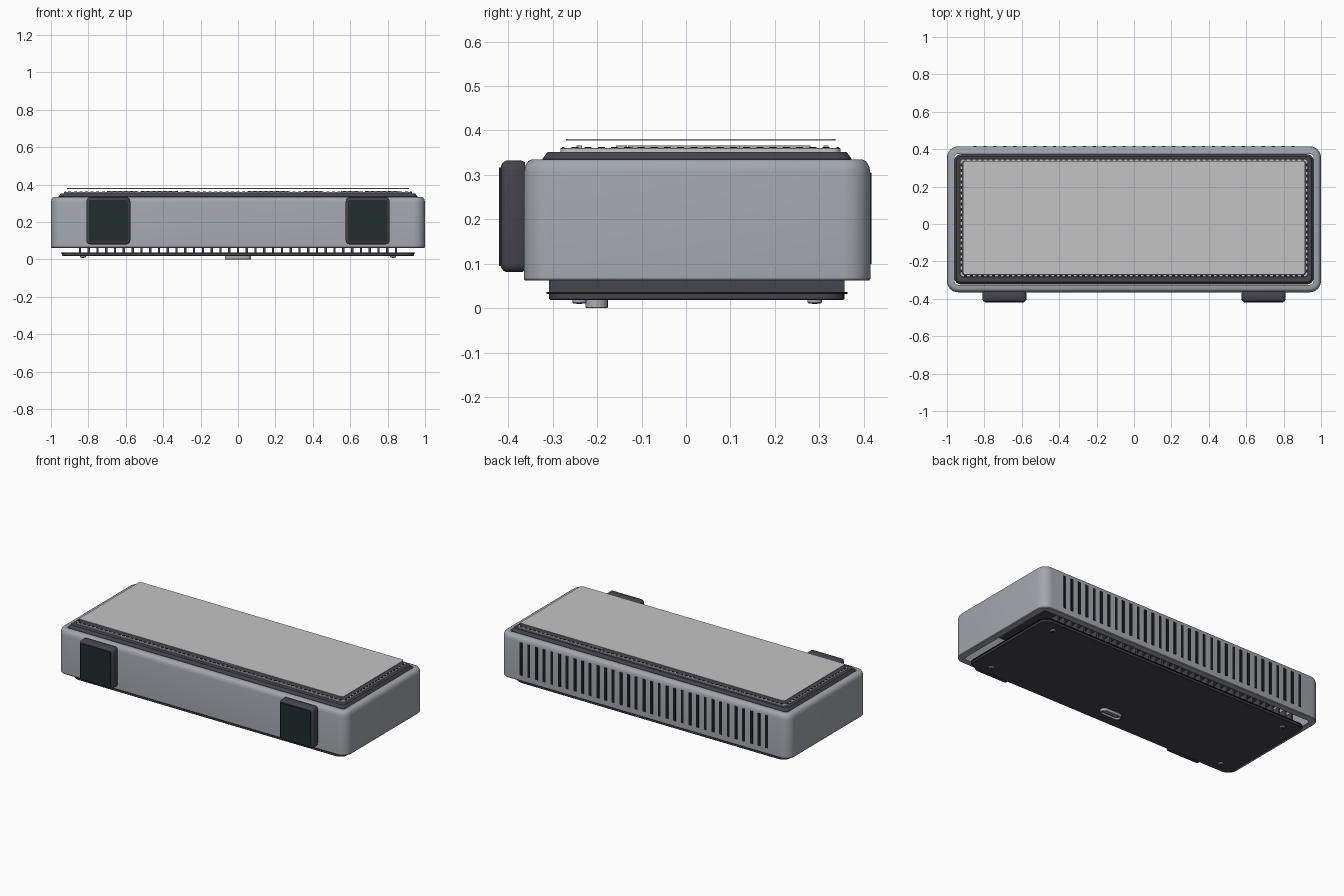
import bpy, bmesh, math

if "Cube" in bpy.data.objects:
    bpy.data.objects.remove(bpy.data.objects["Cube"])


def colour(name, r, g, b):
    m = bpy.data.materials.new(name)
    m.diffuse_color = (r, g, b, 1)
    m.use_nodes = True
    m.node_tree.nodes["Principled BSDF"].inputs["Base Color"].default_value = m.diffuse_color
    return m


BODY = colour("cool grey casing", 0.36, 0.385, 0.425)
DARK = colour("charcoal plastic", 0.06, 0.058, 0.075)
BLACK = colour("black", 0.012, 0.012, 0.014)
PAD = colour("dark green rubber", 0.015, 0.026, 0.025)
PANEL = colour("light grey panel", 0.55, 0.55, 0.55)
METAL = colour("grey metal", 0.42, 0.42, 0.43)


def finish(bm, name, mat, smooth=True):
    bmesh.ops.recalc_face_normals(bm, faces=bm.faces)
    me = bpy.data.meshes.new(name)
    bm.to_mesh(me)
    bm.free()
    ob = bpy.data.objects.new(name, me)
    bpy.context.collection.objects.link(ob)
    me.materials.append(mat)
    if smooth:
        bpy.ops.object.select_all(action='DESELECT')
        ob.select_set(True)
        bpy.context.view_layer.objects.active = ob
        bpy.ops.object.shade_smooth_by_angle(angle=math.radians(35))
    return ob


def loft(name, mat, rect, radius, sections, ring=False, upright=False, seg=6):
    """Stack rounded rectangles, each given as (inset, height).
    ring joins the last section to the first; upright turns height towards -y."""
    x0, x1, y0, y1 = rect
    bm = bmesh.new()
    loops = []
    for inset, h in sections:
        r = max(radius - inset, 0.003)
        corners = ((x1, y1, -1, -1), (x0, y1, 1, -1), (x0, y0, 1, 1), (x1, y0, -1, 1))
        loop = []
        for k, (cx, cy, sx, sy) in enumerate(corners):
            for i in range(seg + 1):
                a = math.pi / 2 * (k + i / seg)
                u = cx + sx * (inset + r) + r * math.cos(a)
                v = cy + sy * (inset + r) + r * math.sin(a)
                loop.append(bm.verts.new((u, -h, v) if upright else (u, v, h)))
        loops.append(loop)
    n = len(loops[0])
    pairs = list(zip(loops, loops[1:]))
    if ring:
        pairs.append((loops[-1], loops[0]))
    else:
        bm.faces.new(loops[0])
        bm.faces.new(loops[-1])
    for a, b in pairs:
        for i in range(n):
            j = (i + 1) % n
            bm.faces.new((a[i], a[j], b[j], b[i]))
    return finish(bm, name, mat)


def boxes(name, mat, items):
    """One object from boxes given as (x0, x1, y0, y1, z0, z1)."""
    bm = bmesh.new()
    for x0, x1, y0, y1, z0, z1 in items:
        vs = bmesh.ops.create_cube(bm, size=1)["verts"]
        for v in vs:
            v.co = (x1 if v.co.x > 0 else x0, y1 if v.co.y > 0 else y0, z1 if v.co.z > 0 else z0)
    return finish(bm, name, mat, smooth=False)


def spread(a, b, n):
    return [a + (b - a) * i / (n - 1) for i in range(n)]


# Hollow outer casing with softened top edge
loft("casing", BODY, (-1, 1, -0.365, 0.415), 0.06,
     [(0.04, 0.062), (0.003, 0.062), (0, 0.066), (0, 0.305), (0.003, 0.32), (0.01, 0.331),
      (0.018, 0.335), (0.04, 0.335)], ring=True)

# Chamfered dark frame closing the top
loft("top_frame", DARK, (-0.96, 0.96, -0.323, 0.373), 0.035,
     [(0, 0.29), (0, 0.336), (0.012, 0.352)])

# Light bezel around the circuit board
BZ = (-0.93, 0.93, -0.283, 0.348)
loft("bezel", PANEL, BZ, 0.02,
     [(0, 0.352), (0, 0.359), (0.002, 0.361), (0.011, 0.361), (0.011, 0.352)], ring=True)
loft("circuit_board", DARK, (-0.92, 0.92, -0.273, 0.338), 0.012, [(0, 0.352), (0, 0.358)])

# Row of small black beads on the bezel
beads = []
for x in spread(-0.90, 0.90, 61):
    for y in (-0.2765, 0.3415):
        beads.append((x - 0.008, x + 0.008, y - 0.003, y + 0.003, 0.36, 0.363))
for y in spread(-0.25, 0.315, 20):
    for x in (-0.9235, 0.9235):
        beads.append((x - 0.003, x + 0.003, y - 0.008, y + 0.008, 0.36, 0.363))
boxes("bezel_beads", BLACK, beads)

# Low chips beneath the panel
boxes("chips", METAL, [(x - w, x + w, y - d, y + d, 0.357, 0.366) for x, y, w, d in (
    (-0.62, -0.1, 0.08, 0.03), (-0.42, 0.0, 0.1, 0.08), (-0.27, 0.2, 0.015, 0.05),
    (0.17, 0.19, 0.1, 0.09), (0.6, -0.145, 0.05, 0.012), (0.77, 0.0, 0.09, 0.12),
    (0.1, -0.24, 0.05, 0.006), (0.4, 0.315, 0.05, 0.006))])

# Thin floating cover panel
loft("cover_panel", PANEL, (-0.915, 0.915, -0.27, 0.337), 0.015, [(0, 0.377), (0, 0.381)])

# Base plate with a thin lip, and cooling fins above it
BASE = (-0.94, 0.94, -0.308, 0.357)
loft("base_plate", DARK, BASE, 0.05, [(0.003, 0.018), (0, 0.021), (0, 0.037)])
loft("base_lip", BLACK, (-0.946, 0.946, -0.314, 0.363), 0.055, [(0, 0.032), (0, 0.036)])
boxes("cooling_fins", DARK,
      [(x - 0.006, x + 0.006, -0.308, 0.357, 0.036, 0.085) for x in spread(-0.845, 0.845, 37)])

# Vertical vent slots on the back
boxes("back_vents", BLACK,
      [(x - 0.009, x + 0.009, 0.412, 0.418, 0.1, 0.304) for x in spread(-0.85, 0.85, 33)])

# Front blocks with rubber faces
for side, cx in (("left", -0.693), ("right", 0.693)):
    w = 0.117
    loft(side + "_front_block", DARK, (cx - w, cx + w, 0.081, 0.332), 0.02,
         [(0.004, 0.362), (0, 0.369), (0, 0.405), (0.004, 0.412), (0.011, 0.416)], upright=True)
    w = 0.104
    loft(side + "_front_pad", PAD, (cx - w, cx + w, 0.095, 0.317), 0.008,
         [(0, 0.412), (0, 0.421)], upright=True)

# Oval socket under the base
loft("socket_shell", METAL, (-0.07, 0.07, -0.226, -0.176), 0.025,
     [(0, 0.019), (0, 0.002), (0.002, 0), (0.008, 0), (0.008, 0.019)], ring=True)
loft("socket_core", BLACK, (-0.062, 0.062, -0.218, -0.184), 0.017, [(0, 0.019), (0, 0.012)])
boxes("socket_tongue", METAL, [(-0.045, 0.045, -0.205, -0.197, 0.004, 0.014)])

# Corner screws under the base
for i, (x, y) in enumerate([(sx * 0.83, y) for sx in (-1, 1) for y in (-0.24, 0.29)]):
    r = 0.016
    loft("screw_%d" % (i + 1), METAL, (x - r, x + r, y - r, y + r), r,
         [(0, 0.019), (0, 0.013), (0.003, 0.01)], seg=4)
    boxes("screw_recess_%d" % (i + 1), BLACK, [(x - 0.006, x + 0.006, y - 0.006, y + 0.006, 0.009, 0.012)])
